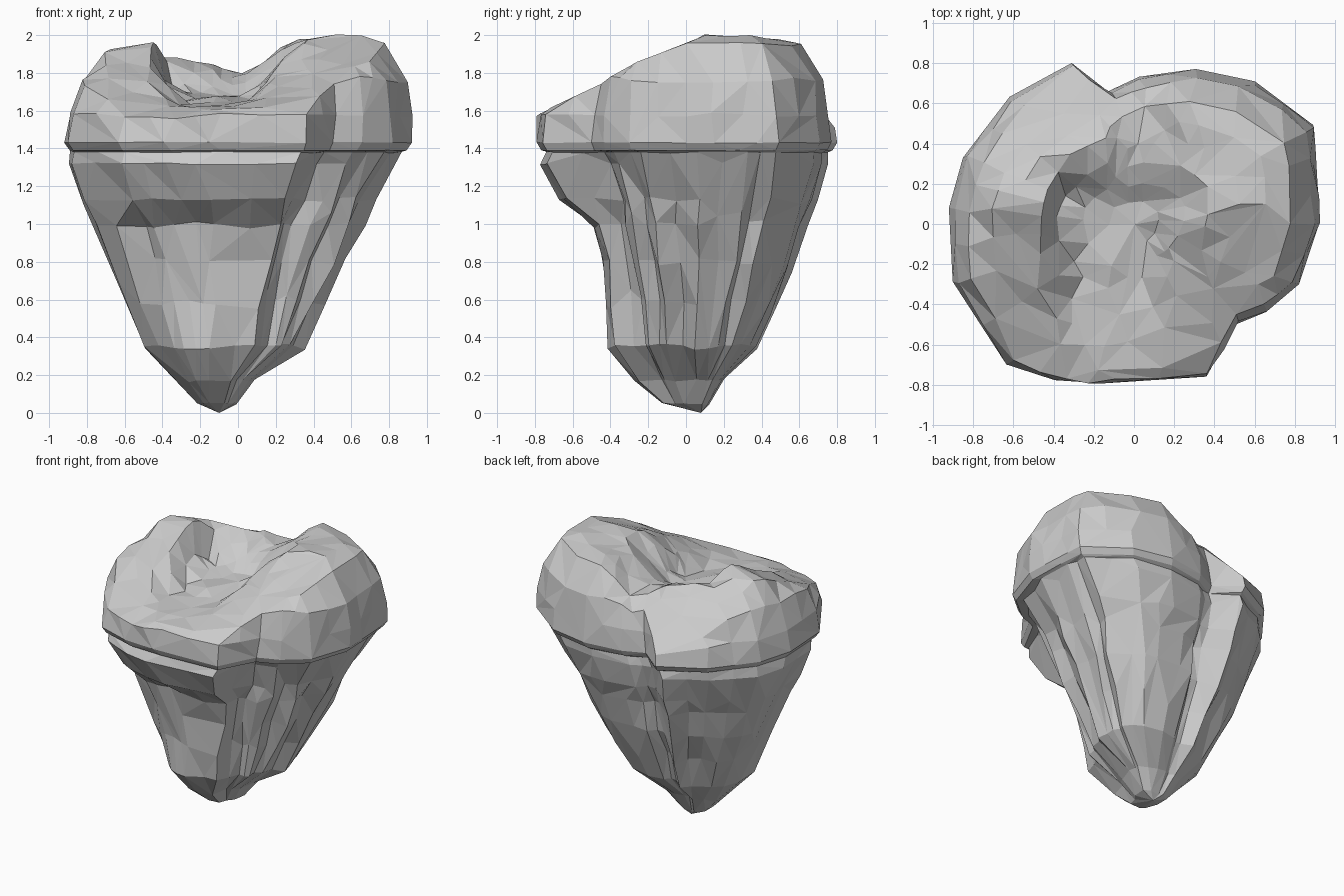
import bpy, bmesh, random
from mathutils import Vector, noise

cube = bpy.data.objects.get("Cube")
if cube:
    bpy.data.objects.remove(cube)
random.seed(4)

# Plan outline of the widest rim, counter-clockwise
OUTLINE = [(.92, 0), (.91, .3), (.89, .49), (.6, .71), (.3, .77), (.02, .73), (-.13, .66),
           (-.31, .8), (-.62, .63), (-.85, .33), (-.92, .08), (-.9, -.29), (-.63, -.7),
           (-.37, -.78), (-.1, -.79), (.36, -.76), (.5, -.5), (.65, -.44), (.82, -.3)]


def interp(points, t):
    """Piecewise linear curve through (position, value) points."""
    if t <= points[0][0]:
        return points[0][1]
    for (a, va), (b, vb) in zip(points, points[1:]):
        if t <= b:
            return va + (vb - va) * (t - a) / (b - a)
    return points[-1][1]


# Double the outline with midpoints
rim = []
for i, p in enumerate(OUTLINE):
    a, b = Vector(p), Vector(OUTLINE[(i + 1) % len(OUTLINE)])
    rim += [a, (a + b) / 2]
COUNT = len(rim)

# Cap surface: two lobes, a forward slope, a lower back corner and a valley open to the front
CREST = [(-.7, 1.92), (-.45, 1.95), (-.2, 1.85), (.05, 1.79), (.28, 1.97), (.6, 2), (.8, 1.97)]
SLOPE = [(-.78, 1.59), (-.5, 1.71), (-.25, 1.84), (0, 1.95), (.1, 2)]
BACK = [(.25, 2), (.45, 1.88), (.6, 1.77), (.82, 1.56), (.95, 1.47)]
VALLEY = [(-.42, 0), (-.34, 1), (.04, 1), (.15, .45), (.38, 0)]
VALLEY_LENGTH = [(.14, 1), (.32, 0)]


def cap_height(x, y):
    corner = interp(BACK, y - .3 * x) + max(0, x) * 1.5
    slope = interp(SLOPE, y) + .11 * min(0, x)
    z = min(interp(CREST, x), slope, corner)
    depth = interp(VALLEY, x) * interp(VALLEY_LENGTH, y)
    floor = min(z, 1.6 + .1 * (y + .75))
    return z + (floor - z) * depth


def wobble(p, amount):
    return p + noise.noise_vector(p * 5) * amount


bm = bmesh.new()
rings = []

# Tapering root: height, left and right limit in x, front, flank and back limit in y
ROOT = [(.05, -.22, -.01, -.13, -.13, .12), (.18, -.34, .1, -.27, -.25, .2),
        (.35, -.49, .34, -.4, -.37, .39), (.58, -.59, .46, -.42, -.42, .48),
        (.8, -.69, .57, -.44, -.49, .57), (1, -.78, .67, -.5, -.56, .64),
        (1.13, -.83, .73, -.67, -.6, .69), (1.32, -.9, .83, -.77, -.67, .74),
        (1.38, -.89, .87, -.74, -.73, .74)]
flutes = [random.choice([0, .02, .09]) for _ in range(COUNT)]
for z, x0, x1, front, flank, back in ROOT:
    fade = interp([(.1, .2), (.4, 1), (1, 1), (1.36, .2)], z)
    centre = .06
    ring = []
    for p, groove in zip(rim, flutes):
        k = 1 - groove * fade
        x = (x0 + x1) / 2 + p.x / .92 * (x1 - x0) / 2 * k
        # The brow bulges forward only on the front face
        reach = back if p.y > 0 else front if p.y < -.6 else flank
        y = centre + abs(p.y) / .79 * (reach - centre) * k
        ring.append(bm.verts.new(wobble(Vector((x, y, z)), .04 * fade)))
    rings.append(ring)

# Cap: underside lip, rim band, shoulder, then the lobed top (scale, height limit, x shift)
CAP = [(.97, 1.39, 0), (1, 1.43, 0), (.985, 1.58, .01), (.93, 1.76, .03), (.8, 1.95, .04),
       (.67, 2, .03), (.53, 2, .02), (.4, 2, 0), (.27, 2, 0), (.13, 2, 0)]
for scale, limit, shift in CAP:
    ring = []
    for p in rim:
        x, y = p * scale
        x += shift
        point = Vector((x, y, min(limit, cap_height(x, y))))
        if limit > 1.5:
            point = wobble(point, .03)
        point.z = min(point.z, 2)
        ring.append(bm.verts.new(point))
    rings.append(ring)

# Skin between rings, then close both ends
for low, high in zip(rings, rings[1:]):
    for i in range(COUNT):
        j = (i + 1) % COUNT
        bm.faces.new((low[i], low[j], high[j], high[i]))
tip = bm.verts.new((-.1, .08, 0))
dip = bm.verts.new((0, 0, cap_height(0, 0)))
for i in range(COUNT):
    j = (i + 1) % COUNT
    bm.faces.new((rings[0][j], rings[0][i], tip))
    bm.faces.new((rings[-1][i], rings[-1][j], dip))
bmesh.ops.triangulate(bm, faces=bm.faces[:], quad_method='SHORT_EDGE')
bmesh.ops.recalc_face_normals(bm, faces=bm.faces[:])

mesh = bpy.data.meshes.new("lobed_crown")
bm.to_mesh(mesh)
bm.free()
crown = bpy.data.objects.new("lobed_crown", mesh)
bpy.context.collection.objects.link(crown)

# Irregular flat facets
facets = crown.modifiers.new("facets", 'DECIMATE')
facets.ratio = .6

# Plain grey surface
grey = bpy.data.materials.new("plain_grey")
grey.use_nodes = True
colour = (.6, .6, .6, 1)
grey.diffuse_color = colour
grey.node_tree.nodes["Principled BSDF"].inputs["Base Color"].default_value = colour
mesh.materials.append(grey)
